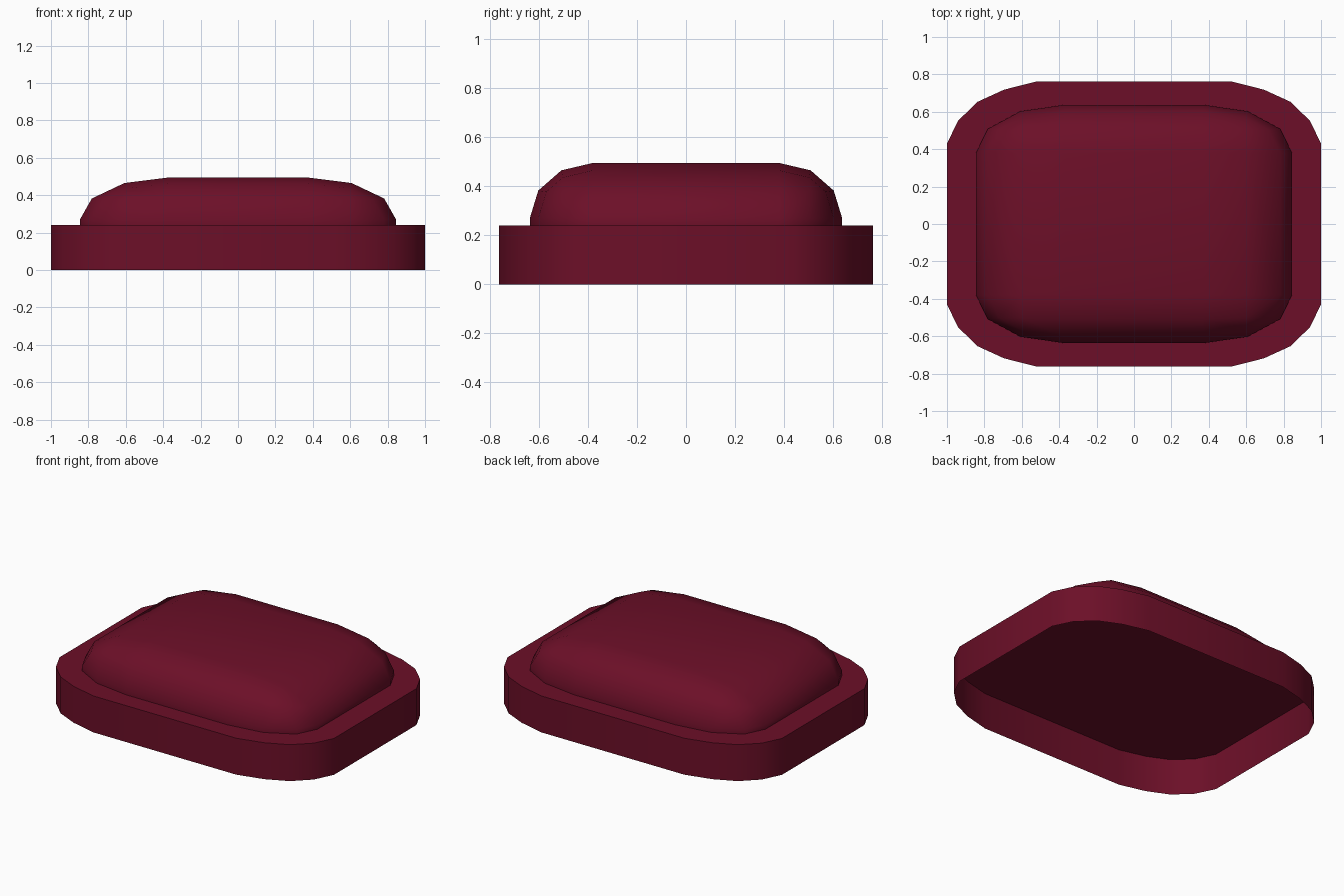
import bpy
import bmesh
from mathutils import Matrix, Vector

cube = bpy.data.objects.get("Cube")
if cube:
    bpy.data.objects.remove(cube, do_unlink=True)

RIM_Z = 0.24

# Single deep red finish
red = bpy.data.materials.new("deep_red")
red.use_nodes = True
colour = (0.150, 0.0048, 0.021, 1)
red.diffuse_color = colour
red.node_tree.nodes["Principled BSDF"].inputs["Base Color"].default_value = colour


def finish(bm, name, angle):
    """Turn the bmesh into a smooth-shaded red object."""
    mesh = bpy.data.meshes.new(name)
    bm.to_mesh(mesh)
    bm.free()
    mesh.materials.append(red)
    obj = bpy.data.objects.new(name, mesh)
    bpy.context.collection.objects.link(obj)
    bpy.ops.object.select_all(action='DESELECT')
    obj.select_set(True)
    bpy.context.view_layer.objects.active = obj
    bpy.ops.object.shade_smooth_by_angle(angle=angle)
    return obj


# Base: rounded outline with thin walls, closed on top and open underneath
corner = [(1, 0.43), (0.94, 0.553), (0.835, 0.654), (0.695, 0.718), (0.522, 0.762)]
back = corner + [(-x, y) for x, y in reversed(corner)]
outline = back + [(-x, -y) for x, y in back]
bm = bmesh.new()
top = bm.faces.new([bm.verts.new((x, y, RIM_Z)) for x, y in outline])
low = [bm.verts.new((x, y, 0)) for x, y in outline]
high = list(top.verts)
for i in range(len(low)):
    j = (i + 1) % len(low)
    bm.faces.new((low[i], low[j], high[j], high[i]))
finish(bm, "base_tray", 0.7)

# Cushion: box bevelled with unit radius, then stretched and cut at the rim
half = Vector((0.845, 0.637, 0.255))
radius = Vector((0.475, 0.257, 0.225))
bm = bmesh.new()
bmesh.ops.create_cube(bm, size=2)
bmesh.ops.scale(bm, vec=[h / r for h, r in zip(half, radius)], verts=bm.verts)
bmesh.ops.bevel(bm, geom=bm.edges[:], offset=1, segments=3, profile=0.5,
                affect='EDGES')
bmesh.ops.scale(bm, vec=radius, verts=bm.verts)
bmesh.ops.transform(bm, matrix=Matrix.Translation((0, 0, RIM_Z)), verts=bm.verts)
bmesh.ops.bisect_plane(bm, geom=bm.verts[:] + bm.edges[:] + bm.faces[:],
                       plane_co=(0, 0, RIM_Z), plane_no=(0, 0, 1),
                       clear_inner=True)
finish(bm, "cushion_top", 1.4)
